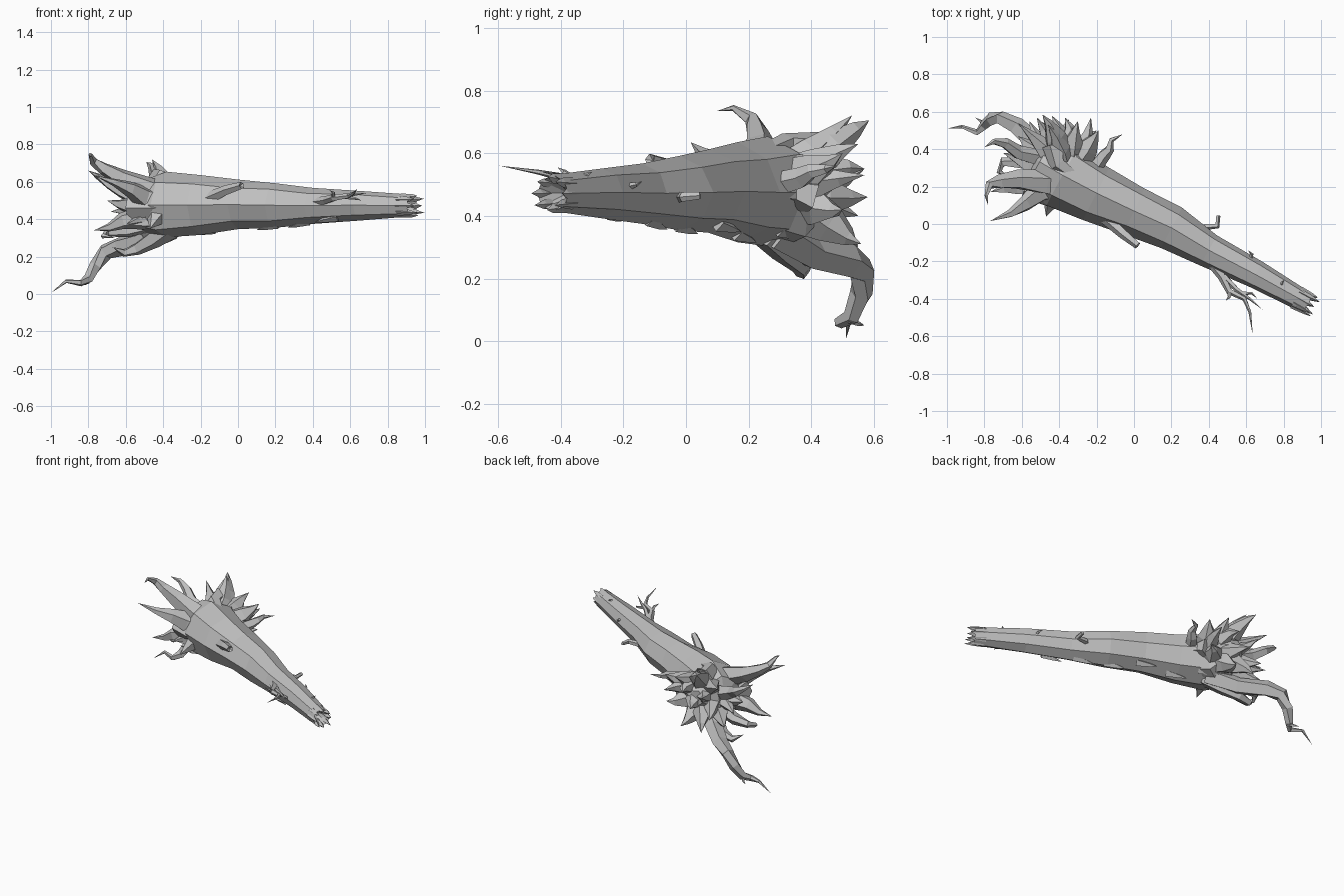
import bpy, bmesh, math, random
from mathutils import Vector

random.seed(4)
default_cube = bpy.data.objects.get("Cube")
if default_cube:
    bpy.data.objects.remove(default_cube, do_unlink=True)

# One dull grey for all of the dead wood
wood = bpy.data.materials.new("grey_wood")
wood.use_nodes = True
wood.diffuse_color = (0.53, 0.53, 0.53, 1)
wood.node_tree.nodes["Principled BSDF"].inputs["Base Color"].default_value = wood.diffuse_color
wood.node_tree.nodes["Principled BSDF"].inputs["Roughness"].default_value = 0.9


def tube(name, path, radii, sides=5, rough=0.0, start_dip=0.0, end_dip=0.0):
    """Faceted tapering tube; a zero radius closes it to a point."""
    points = [Vector(p) for p in path]
    bm = bmesh.new()
    rings = []
    for i, (centre, radius) in enumerate(zip(points, radii)):
        before, after = points[max(i - 1, 0)], points[min(i + 1, len(points) - 1)]
        along = (after - before).normalized()
        across = along.cross(Vector((0, 0, 1)))
        if across.length < 0.1:
            across = along.cross(Vector((0, 1, 0)))
        across.normalize()
        rise = across.cross(along)
        if radius == 0:
            rings.append([bm.verts.new(centre)])
            continue
        ring = []
        for k in range(sides):
            angle = math.tau * k / sides
            reach = radius * (1 + random.uniform(-rough, rough))
            ring.append(bm.verts.new(centre + reach * (across * math.cos(angle) + rise * math.sin(angle))))
        rings.append(ring)
    for a, b in zip(rings, rings[1:]):
        for k in range(sides):
            n = (k + 1) % sides
            if len(b) == 1:
                bm.faces.new((a[k], a[n], b[0]))
            else:
                bm.faces.new((a[k], a[n], b[n], b[k]))
    # Close open ends with a fan whose middle may be pushed in or out
    for ring, centre, inner, dip in ((rings[0], points[0], points[1], start_dip),
                                     (rings[-1], points[-1], points[-2], end_dip)):
        if len(ring) > 1:
            middle = bm.verts.new(centre + (inner - centre).normalized() * dip)
            for k in range(sides):
                bm.faces.new((ring[k], ring[(k + 1) % sides], middle))
    bmesh.ops.recalc_face_normals(bm, faces=bm.faces)
    mesh = bpy.data.meshes.new(name)
    bm.to_mesh(mesh)
    bm.free()
    mesh.materials.append(wood)
    part = bpy.data.objects.new(name, mesh)
    bpy.context.collection.objects.link(part)
    return part


def taper(name, path, thick, sides=5, power=0.8):
    """Root or twig that thins steadily to a point."""
    last = len(path) - 1
    radii = [thick * (1 - i / last) ** power for i in range(last + 1)]
    return tube(name, path, radii, sides, rough=0.12)


# Trunk, flaring towards the root end and hollow at the broken end
trunk_path = [(-.5, .33, .47), (-.38, .26, .475), (-.2, .165, .475), (0, .07, .478),
              (.2, -.02, .475), (.4, -.14, .472), (.65, -.27, .475), (.93, -.425, .472)]
trunk_radii = [.14, .178, .155, .132, .116, .094, .078, .058]
tube("trunk", trunk_path, trunk_radii, sides=8, rough=0.06, start_dip=-.05, end_dip=.1)

# Solid crown of fused roots behind the flare
tube("root_crown", [(-.3, .2, .48), (-.39, .32, .48), (-.42, .42, .49), (-.42, .48, .49)],
     [.15, .165, .12, .05], sides=7, rough=.15)

# Splinters around the broken end
tip = Vector(trunk_path[-1])
axis = (tip - Vector(trunk_path[-2])).normalized()
side = axis.cross(Vector((0, 0, 1))).normalized()
up = side.cross(axis)
for i in range(8):
    angle = math.tau * i / 8
    outward = side * math.cos(angle) + up * math.sin(angle)
    length = random.uniform(.03, .075)
    taper("end_splinter", [tip + outward * .045 - axis * .07, tip + outward * .048,
                           tip + outward * .053 + axis * length], .02, sides=4, power=.5)

# Long hanging root and the other winding roots
taper("long_root", [(-.36, .28, .36), (-.5, .4, .285), (-.63, .52, .255), (-.71, .565, .225),
                    (-.76, .56, .15), (-.8, .53, .08), (-.84, .49, .06), (-.92, .52, .068),
                    (-1, .51, .005)], .065, power=.9)
taper("long_root_fork", [(-.8, .52, .07), (-.82, .55, .055), (-.85, .57, .05)], .014)
taper("upper_root", [(-.3, .2, .5), (-.48, .225, .56), (-.62, .235, .62), (-.72, .225, .67),
                     (-.775, .21, .71), (-.79, .15, .745), (-.78, .1, .735)], .085, power=1.2)
taper("front_root", [(-.32, .2, .47), (-.5, .18, .51), (-.58, .11, .56), (-.66, .055, .595),
                     (-.77, .015, .635)], .085, power=1)
taper("low_front_root", [(-.3, .19, .42), (-.48, .22, .41), (-.62, .2, .39), (-.69, .19, .355),
                         (-.77, .17, .34)], .095, power=1)
taper("rear_root", [(-.22, .28, .5), (-.16, .37, .52), (-.13, .4, .54), (-.12, .45, .55),
                    (-.06, .48, .56)], .042)
taper("curled_root", [(-.5, .35, .5), (-.62, .38, .55), (-.69, .43, .59), (-.75, .44, .63),
                      (-.8, .41, .66)], .05)
taper("hooked_root", [(-.45, .3, .38), (-.6, .33, .34), (-.7, .33, .33), (-.72, .28, .31),
                      (-.66, .25, .3)], .045)
taper("belly_root", [(-.36, .26, .36), (-.45, .32, .29), (-.54, .37, .24), (-.61, .37, .22),
                     (-.67, .33, .25)], .065)

# Spiky root mass: bent cones fanning out of the crown
hub = Vector((-.36, .27, .48))
spike_tips = [(-.49, .585, .705), (-.46, .53, .72), (-.37, .57, .55), (-.44, .58, .46),
              (-.3, .55, .63), (-.23, .57, .53), (-.19, .5, .6), (-.2, .5, .42),
              (-.35, .56, .31), (-.5, .55, .3), (-.56, .55, .4), (-.62, .54, .63),
              (-.7, .38, .5), (-.68, .45, .44), (-.47, .04, .35), (-.6, .13, .37),
              (-.42, .44, .67), (-.52, .57, .55), (-.62, .47, .34)]
for target in spike_tips:
    goal = Vector(target)
    bend = Vector([random.uniform(-.03, .03) for _ in range(3)])
    taper("root_spike", [hub.lerp(goal, .15), hub.lerp(goal, .55) + bend,
                         hub.lerp(goal, .8) + bend * .7, goal], .095, sides=5, power=1.2)

# Swollen ridges where the roots run into the trunk
taper("top_ridge", [(-.43, .42, .61), (-.41, .32, .62), (-.25, .2, .58), (-.02, .08, .56)], .06)
taper("bottom_ridge", [(-.48, .36, .32), (-.4, .28, .345), (-.22, .18, .375), (0, .07, .39)], .055)
taper("rear_ridge", [(-.26, .4, .46), (-.24, .33, .48), (-.12, .23, .48), (.06, .12, .48)], .065)
taper("front_ridge", [(-.58, .2, .46), (-.45, .15, .46), (-.3, .1, .465), (-.1, .02, .47)], .07)

# Broken branch stub and twigs on the trunk
tube("branch_stub", [(-.16, .04, .51), (-.06, -.05, .555), (.02, -.115, .58)],
     [.035, .028, .02], sides=5, end_dip=.015)
taper("front_branch", [(.4, -.19, .49), (.47, -.28, .5), (.51, -.36, .515), (.59, -.4, .525),
                       (.62, -.47, .54), (.635, -.595, .56)], .025, power=.7)
taper("front_twig", [(.48, -.28, .5), (.55, -.35, .52), (.62, -.4, .53), (.69, -.46, .54)], .018)
taper("front_twig", [(.51, -.35, .51), (.51, -.39, .54), (.49, -.41, .555)], .014)
taper("front_twig", [(.57, -.37, .52), (.63, -.37, .51), (.66, -.4, .5)], .012)
tube("rear_branch", [(.3, -.05, .46), (.38, -.015, .46), (.445, -.01, .46), (.45, .045, .465)],
     [.022, .018, .016, .012], sides=5)

# Bark flakes lifting off the underside
for i in range(6):
    t = i / 6
    spot = Vector(trunk_path[1]).lerp(Vector(trunk_path[6]), t)
    angle = math.radians(random.uniform(-130, -50))
    outward = side * math.cos(angle) + up * math.sin(angle)
    root = spot + outward * (.165 - .09 * t)
    taper("bark_flake", [root + axis * .08 - outward * .02, root, root - axis * .05 + outward * .015],
          .025, sides=4)

# Small snags near the broken end
taper("snag", [(.78, -.33, .51), (.79, -.32, .53), (.8, -.3, .54)], .014, sides=4)
taper("snag", [(.62, -.2, .49), (.63, -.16, .5), (.61, -.14, .51)], .014, sides=4)
